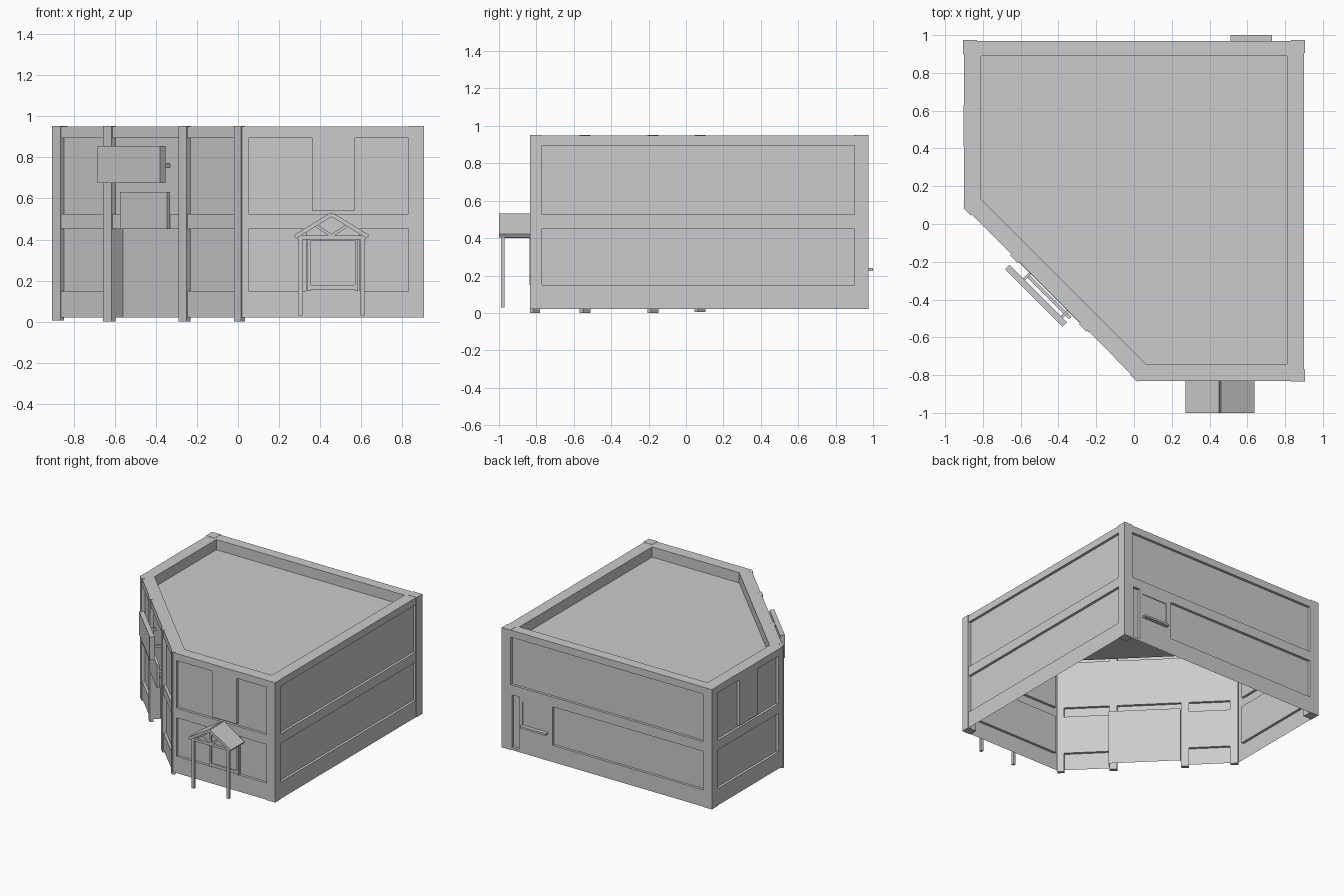
import bpy, bmesh
from mathutils import Vector

if "Cube" in bpy.data.objects:
    bpy.data.objects.remove(bpy.data.objects["Cube"])

Z0, Z1, ROOF = 0.02, 0.95, 0.87
OUT = [(-0.9, 0.09), (0.02, -0.83), (0.9, -0.83), (0.9, 0.97), (-0.9, 0.97)]
INN = [(-0.81, 0.13), (0.06, -0.74), (0.81, -0.74), (0.81, 0.89), (-0.81, 0.89)]
CHAMFER, FRONT, RIGHT, BACK, LEFT = range(5)
LOW, HIGH = (0.15, 0.45), (0.525, 0.895)
R = 0.02


def make(name, verts, faces):
    me = bpy.data.meshes.new(name)
    me.from_pydata(verts, [], faces)
    ob = bpy.data.objects.new(name, me)
    bpy.context.collection.objects.link(ob)
    return ob


def frame(w):
    a, b = Vector(OUT[w]), Vector(OUT[(w + 1) % 5])
    d = (b - a).normalized()
    n = Vector((d.y, -d.x))
    return (lambda u, z, out: (*(a + d * u + n * out), z)), (b - a).length


def box(name, w, u, z, o):
    """Box on wall w: along-wall range, height range, outward range."""
    p, _ = frame(w)
    v = [p(a, b, c) for a in u for b in z for c in o]
    ob = make(name, v, [(0, 1, 3, 2), (4, 6, 7, 5), (0, 4, 5, 1),
                        (2, 3, 7, 6), (0, 2, 6, 4), (1, 5, 7, 3)])
    bm = bmesh.new()
    bm.from_mesh(ob.data)
    bmesh.ops.recalc_face_normals(bm, faces=bm.faces)
    bm.to_mesh(ob.data)
    bm.free()
    return ob


def wall(name, w, recesses):
    """Open shell wall whose recessed panels are stepped inward."""
    p, L = frame(w)
    us = sorted({0, L} | {x for r in recesses for x in r[0]})
    zs = sorted({Z0, Z1} | {x for r in recesses for x in r[1]})

    def depth(i, j):
        u, z = (us[i] + us[i + 1]) / 2, (zs[j] + zs[j + 1]) / 2
        return max([r[2] for r in recesses
                    if r[0][0] < u < r[0][1] and r[1][0] < z < r[1][1]], default=0)
    bm = bmesh.new()

    def quad(*c):
        bm.faces.new([bm.verts.new(x) for x in c])
    for i in range(len(us) - 1):
        for j in range(len(zs) - 1):
            a, b, c, d = us[i], us[i + 1], zs[j], zs[j + 1]
            e = -depth(i, j)
            quad(p(a, c, e), p(b, c, e), p(b, d, e), p(a, d, e))
            if i + 2 < len(us):
                f = -depth(i + 1, j)
                if f != e:
                    quad(p(b, c, e), p(b, c, f), p(b, d, f), p(b, d, e))
            if j + 2 < len(zs):
                f = -depth(i, j + 1)
                if f != e:
                    quad(p(a, d, e), p(b, d, e), p(b, d, f), p(a, d, f))
    bmesh.ops.remove_doubles(bm, verts=bm.verts, dist=1e-5)
    me = bpy.data.meshes.new(name)
    bm.to_mesh(me)
    bm.free()
    bpy.context.collection.objects.link(bpy.data.objects.new(name, me))


# Walls with recessed panels
S = 2 ** 0.5
cu = lambda x: (x + 0.9) * S
full = (cu(-0.88), cu(0.0))
wall("chamfer_wall", CHAMFER, [(full, LOW, R), (full, HIGH, R),
     ((cu(-0.61), cu(-0.245)), (Z0, 0.45), 0.07)])
wall("front_wall", FRONT, [((0.03, 0.81), LOW, R), ((0.03, 0.81), HIGH, R)])
wall("right_wall", RIGHT, [((0.06, 1.73), LOW, R), ((0.06, 1.73), HIGH, R)])
wall("back_wall", BACK, [((0.43, 1.73), LOW, R), ((0.07, 1.73), HIGH, R),
     ((0.08, 0.14), (Z0 + 0.02, 0.45), R), ((0.17, 0.39), (0.23, 0.42), 0.006)])
wall("left_wall", LEFT, [((0.08, 0.82), LOW, R), ((0.08, 0.82), HIGH, R)])

# Roof and parapet
v = [(*q, Z1) for q in OUT] + [(*q, Z1) for q in INN] + [(*q, ROOF) for q in INN]
f = []
for i in range(5):
    k = (i + 1) % 5
    f += [(i, k, k + 5, i + 5), (i + 5, k + 5, k + 10, i + 10)]
make("roof", v, f + [(10, 11, 12, 13, 14)])

# Chamfer columns
for x in (-0.63, -0.265):
    box("chamfer_column", CHAMFER, (cu(x - 0.02), cu(x + 0.02)), (0.0, Z1 + 0.002), (-R, 0.008))
box("chamfer_column", CHAMFER, (0, cu(-0.86)), (0.005, Z1 + 0.002), (-R, 0.006))
box("chamfer_column", CHAMFER, (cu(-0.015), cu(0.02)), (0.0, Z1 + 0.002), (-R, 0.006))

# Square corner columns
for w, (a, b) in ((RIGHT, (-0.005, 0.06)), (RIGHT, (1.735, 1.805)), (LEFT, (-0.005, 0.07))):
    box("corner_column", w, (a, b), (Z0, Z1 + 0.002), (-0.07, 0.005))

# Upper pilasters on front and left walls
box("front_pilaster", FRONT, (0.34, 0.55), (0.54, Z1), (-R, 0.002))
box("left_pilaster", LEFT, (0.34, 0.56), (0.54, Z1), (-R, 0.002))

# Hanging sign boards with brackets
box("upper_sign", CHAMFER, (cu(-0.62) - 0.01, cu(-0.315) - 0.01), (0.675, 0.855), (0.045, 0.08))
box("lower_sign", CHAMFER, (cu(-0.555), cu(-0.325)), (0.45, 0.63), (0.008, 0.028))
for x in (-0.55, -0.35):
    box("sign_bracket", CHAMFER, (cu(x) - 0.008, cu(x) + 0.008), (0.75, 0.77), (-R, 0.05))
    box("sign_bracket", CHAMFER, (cu(x) - 0.008, cu(x) + 0.008), (0.53, 0.55), (-R, 0.01))

# Rear hatch ledge
box("rear_ledge", BACK, (0.17, 0.39), (0.225, 0.24), (0, 0.03))

# Front window block and frame
box("window_block", FRONT, (0.31, 0.57), (0.15, 0.45), (-R, -0.001))
for u in ((0.315, 0.335), (0.55, 0.565)):
    box("window_jamb", FRONT, u, (0.15, 0.41), (-0.01, 0.008))
for z in ((0.155, 0.178), (0.395, 0.41)):
    box("window_rail", FRONT, (0.335, 0.55), z, (-0.01, 0.008))


# Gabled porch
def beam(name, a, b, t, y0, y1):
    """Bar between two (x, z) points with thickness t, extruded along y."""
    a, b = Vector(a), Vector(b)
    d = (b - a).normalized()
    n = Vector((-d.y, d.x)) * t / 2
    c = [a - n, b - n, b + n, a + n]
    make(name, [(q.x, y, q.y) for y in (y0, y1) for q in c],
         [(0, 1, 2, 3), (7, 6, 5, 4), (0, 4, 5, 1), (1, 5, 6, 2), (2, 6, 7, 3), (3, 7, 4, 0)])


cx = 0.455
for s in (-1, 1):
    beam("porch_roof_slope", (cx + s * 0.178, 0.413), (cx, 0.522), 0.02, -1.0, -0.83)
    beam("porch_post", (cx + s * 0.15, 0.03), (cx + s * 0.15, 0.42), 0.02, -0.99, -0.97)
    beam("porch_side_beam", (cx + s * 0.15, 0.4), (cx + s * 0.15, 0.42), 0.02, -0.99, -0.83)
    beam("porch_truss_strut", (cx, 0.418), (cx + s * 0.075, 0.468), 0.014, -0.99, -0.975)
beam("porch_tie_beam", (cx - 0.165, 0.41), (cx + 0.165, 0.41), 0.018, -0.99, -0.97)
